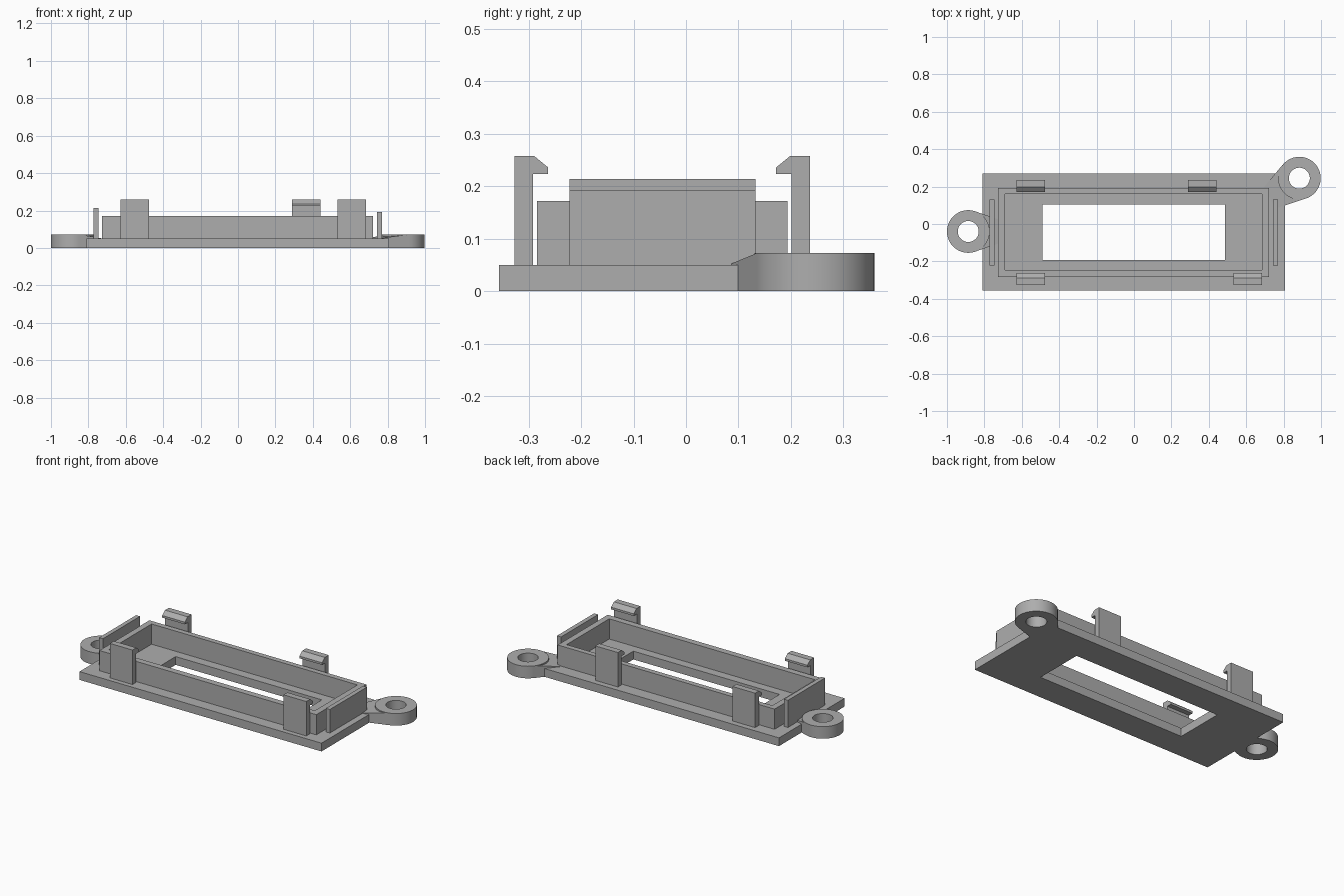
import bpy
import bmesh
from mathutils import Vector

cube = bpy.data.objects.get("Cube")
if cube:
    bpy.data.objects.remove(cube, do_unlink=True)

grey = bpy.data.materials.new("plain grey")
grey.use_nodes = True
COLOUR = (0.42, 0.42, 0.42, 1)
grey.diffuse_color = COLOUR
grey.node_tree.nodes["Principled BSDF"].inputs["Base Color"].default_value = COLOUR


def finish(bm, name):
    bmesh.ops.recalc_face_normals(bm, faces=bm.faces)
    mesh = bpy.data.meshes.new(name)
    bm.to_mesh(mesh)
    bm.free()
    mesh.materials.append(grey)
    obj = bpy.data.objects.new(name, mesh)
    bpy.context.collection.objects.link(obj)
    return obj


def loft(name, bottom, top):
    """Solid between two matching outlines."""
    bm = bmesh.new()
    a = [bm.verts.new(p) for p in bottom]
    b = [bm.verts.new(p) for p in top]
    bm.faces.new(a)
    bm.faces.new(b)
    for i in range(len(a)):
        j = (i + 1) % len(a)
        bm.faces.new((a[i], a[j], b[j], b[i]))
    return finish(bm, name)


def corners(x0, x1, y0, y1, z):
    return [(x0, y0, z), (x1, y0, z), (x1, y1, z), (x0, y1, z)]


def box(name, x0, x1, y0, y1, z0, z1):
    return loft(name, corners(x0, x1, y0, y1, z0), corners(x0, x1, y0, y1, z1))


def rect_frame(name, outer, inner, z0, z1):
    """Rectangular plate or wall with a rectangular opening."""
    bm = bmesh.new()
    loops = [[bm.verts.new(p) for p in corners(*rect, z)]
             for rect, z in ((outer, z0), (outer, z1), (inner, z1), (inner, z0))]
    for k in range(4):
        a, b = loops[k], loops[(k + 1) % 4]
        for i in range(4):
            j = (i + 1) % 4
            bm.faces.new((a[i], a[j], b[j], b[i]))
    return finish(bm, name)


def cylinder(name, centre, radius, z0, z1):
    bm = bmesh.new()
    bmesh.ops.create_cone(bm, cap_ends=True, segments=64, radius1=radius,
                          radius2=radius, depth=z1 - z0)
    bmesh.ops.translate(bm, verts=bm.verts, vec=Vector((*centre, (z0 + z1) / 2)))
    return finish(bm, name)


def combine(obj, other, operation):
    mod = obj.modifiers.new("combine", 'BOOLEAN')
    mod.operation, mod.solver, mod.object = operation, 'EXACT', other
    bpy.context.view_layer.objects.active = obj
    bpy.ops.object.modifier_apply(modifier=mod.name)
    bpy.data.objects.remove(other, do_unlink=True)


BASE_TOP = 0.05
LUG_TOP = 0.073

# Base plate with window, and the raised wall around it
rect_frame("base_plate", (-0.81, 0.807, -0.356, 0.27),
           (-0.49, 0.487, -0.193, 0.105), 0, BASE_TOP)
rect_frame("raised_wall", (-0.727, 0.722, -0.284, 0.193),
           (-0.69, 0.685, -0.246, 0.161), BASE_TOP, 0.172)

# Thin upright plates at both ends
box("right_end_plate", -0.773, -0.747, -0.222, 0.132, BASE_TOP, 0.214)
box("left_end_plate", 0.742, 0.769, -0.222, 0.132, BASE_TOP, 0.192)

# Snap clips: depth and height profile, hooked towards the middle
HOOK = [(0, BASE_TOP), (0, 0.258), (0.037, 0.258), (0.064, 0.236),
        (0.064, 0.223), (0.035, 0.223), (0.035, BASE_TOP)]


def clip(name, x0, x1, y, inward):
    ends = [[(x, y + inward * d, z) for d, z in HOOK] for x in (x0, x1)]
    loft(name, *ends)


clip("front_right_clip", -0.627, -0.476, -0.327, 1)
clip("front_left_clip", 0.533, 0.685, -0.327, 1)
clip("back_right_clip", -0.627, -0.476, 0.236, -1)
clip("back_left_clip", 0.29, 0.441, 0.236, -1)


# Screw lugs: round eye joined to the base by a sloping arm
def lug(name, centre, roots, tangents):
    outline = roots + tangents
    heights = [BASE_TOP + 0.001] * 2 + [LUG_TOP] * 2
    eye = cylinder(name, centre, 0.114, 0, LUG_TOP)
    arm = loft(name + "_arm", [(x, y, 0) for x, y in outline],
               [(x, y, z) for (x, y), z in zip(outline, heights)])
    combine(eye, arm, 'UNION')
    combine(eye, cylinder("hole_cutter", centre, 0.056, -0.1, 0.2), 'DIFFERENCE')
    bpy.ops.object.select_all(action='DESELECT')
    eye.select_set(True)
    bpy.context.view_layer.objects.active = eye
    bpy.ops.object.shade_smooth_by_angle()


lug("left_lug", (0.884, 0.245), [(0.695, 0.197), (0.757, 0.083)],
    [(0.918, 0.136), (0.794, 0.316)])
lug("right_lug", (-0.886, -0.04), [(-0.727, 0.025), (-0.727, -0.105)],
    [(-0.85, -0.148), (-0.85, 0.068)])
